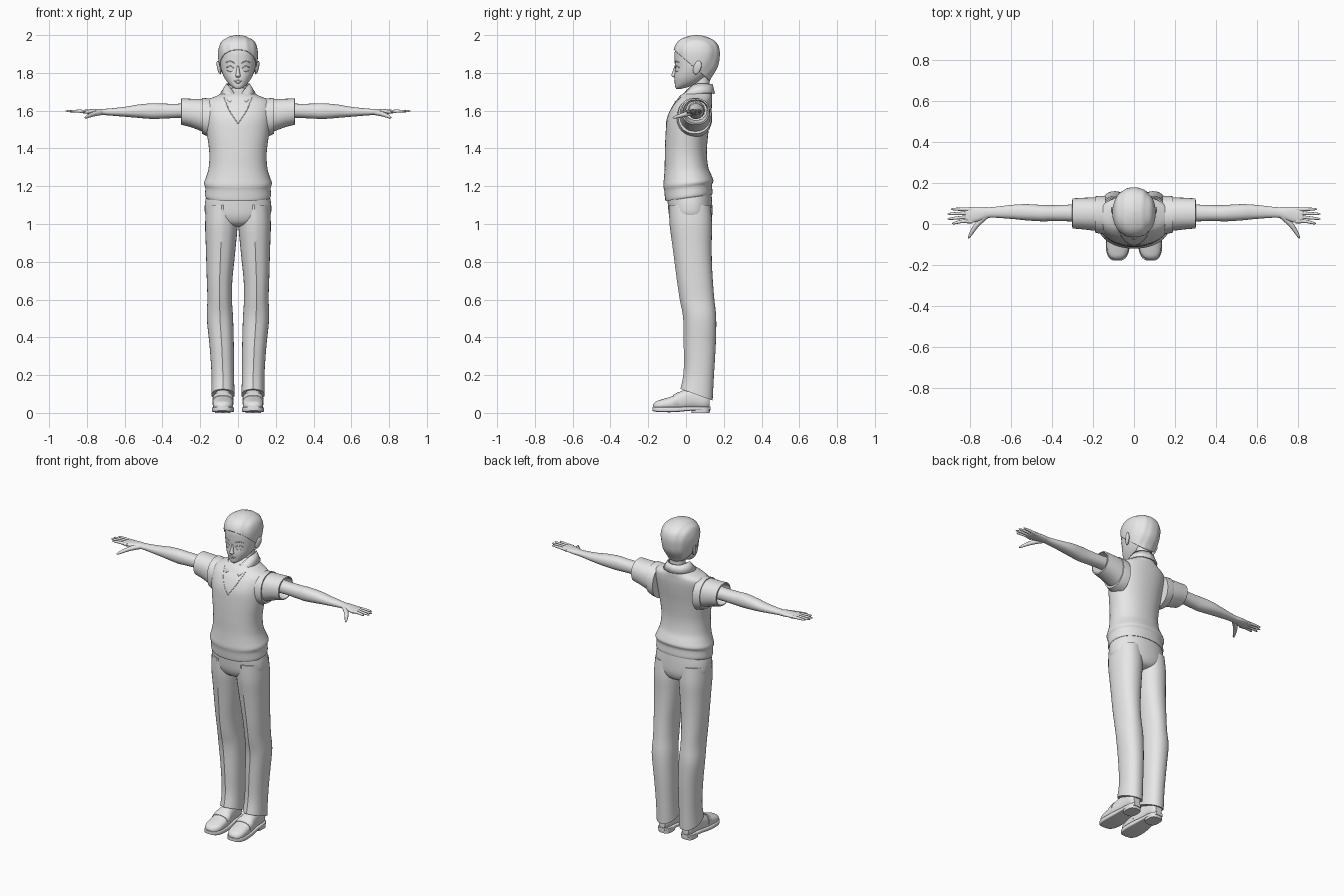
import bpy, bmesh, math
from mathutils import Vector
from mathutils.bvhtree import BVHTree

cube = bpy.data.objects.get("Cube")
if cube:
    bpy.data.objects.remove(cube)

GREY = (0.8, 0.8, 0.8, 1)
grey = bpy.data.materials.new("light grey")
grey.use_nodes = True
grey.diffuse_color = GREY
grey.node_tree.nodes["Principled BSDF"].inputs["Base Color"].default_value = GREY
meshes = []


def finish(name, data, mirror):
    obj = bpy.data.objects.new(name, data)
    bpy.context.scene.collection.objects.link(obj)
    data.materials.append(grey)
    if mirror:
        obj.modifiers.new("mirror", 'MIRROR')
    if obj.type == 'MESH':
        meshes.append(obj)
    return obj


def from_bmesh(name, bm, mirror=False):
    bmesh.ops.recalc_face_normals(bm, faces=bm.faces)
    data = bpy.data.meshes.new(name)
    bm.to_mesh(data)
    bm.free()
    return finish(name, data, mirror)


def spline(rows, steps):
    """Catmull-Rom interpolation of equal-length rows."""
    out = []
    for i in range(len(rows) - 1):
        quad = zip(rows[max(i - 1, 0)], rows[i], rows[i + 1], rows[min(i + 2, len(rows) - 1)])
        quad = list(quad)
        for k in range(steps):
            t = k / steps
            out.append([b + t * (c - a) / 2 + t * t * (a - 2.5 * b + 2 * c - d / 2)
                        + t ** 3 * (3 * b - 3 * c + d - a) / 2 for a, b, c, d in quad])
    return out + [list(rows[-1])]


def sym(rows):
    return [(z, -w, w, front, back) for z, w, front, back in rows]


def loft(name, rows, axis='z', sides=32, power=2.2, steps=4, mirror=False,
         tweak=None, end_cap=True, cut=None):
    """Rounded cross-sections (position, low, high, low, high) along an axis."""
    bm = bmesh.new()
    rings = []
    for t, a0, a1, b0, b1 in spline(rows, steps):
        ring = []
        for k in range(sides):
            ang = math.tau * k / sides
            c, s = math.cos(ang), math.sin(ang)
            a = (a0 + a1) / 2 + (a1 - a0) / 2 * math.copysign(abs(c) ** (2 / power), c)
            b = (b0 + b1) / 2 + (b1 - b0) / 2 * math.copysign(abs(s) ** (2 / power), s)
            p = Vector({'x': (t, a, b), 'y': (a, t, b), 'z': (a, b, t)}[axis])
            if tweak:
                p = tweak(p, k)
            ring.append(bm.verts.new(p))
        rings.append(ring)
    for low, high in zip(rings, rings[1:]):
        for k in range(sides):
            j = (k + 1) % sides
            bm.faces.new((low[k], low[j], high[j], high[k]))
    bm.faces.new(rings[0])
    if end_cap:
        bm.faces.new(rings[-1])
    if cut:
        bmesh.ops.bisect_plane(bm, geom=bm.verts[:] + bm.edges[:] + bm.faces[:],
                               plane_co=cut[0], plane_no=cut[1], clear_inner=True)
    return from_bmesh(name, bm, mirror)


def tube(name, points, radius, taper=None, mirror=True):
    data = bpy.data.curves.new(name, 'CURVE')
    data.dimensions = '3D'
    data.bevel_depth = radius
    data.bevel_resolution = 3
    data.use_fill_caps = True
    line = data.splines.new('POLY')
    path = spline(points, 5)
    line.points.add(len(path) - 1)
    for i, (point, p) in enumerate(zip(line.points, path)):
        point.co = (*p, 1)
        u = i / (len(path) - 1)
        point.radius = (1 - taper * u) * math.sqrt(max(1 - u ** 8, .04)) if taper else 1
    return finish(name, data, mirror)


def drawn_line(name, target, points, radius, mirror=True):
    """Thin raised line following the front of a part; points are (x, z)."""
    tree = BVHTree.FromPolygons([v.co for v in target.data.vertices],
                                [p.vertices for p in target.data.polygons])
    path = []
    for x, z in spline(points, 5):
        hit = tree.ray_cast(Vector((x, -1, z)), Vector((0, 1, 0)))[0]
        if hit:
            path.append(tuple(hit))
    tube(name, path, radius, mirror=mirror)


# Sweater body with ribbed waistband, lower at the front
def hem_slant(p, k):
    p.z += .14 * p.y * max(0, min(1, (1.3 - p.z) / .12))
    return p


sweater = loft("sweater", sym([
    (1.137, .17, -.108, .138), (1.15, .175, -.111, .14), (1.19, .173, -.115, .138),
    (1.215, .18, -.12, .145), (1.25, .168, -.117, .135), (1.3, .155, -.113, .118),
    (1.38, .152, -.112, .11), (1.48, .165, -.108, .118), (1.56, .175, -.1, .13),
    (1.62, .18, -.075, .137), (1.655, .165, -.05, .138), (1.68, .11, -.03, .138),
    (1.7, .075, 0, .135), (1.72, .05, .03, .125)]), sides=48, tweak=hem_slant)
drawn_line("sweater_neckline", sweater, [(.075, 1.67), (.045, 1.6), (0, 1.53)], .002)
loft("armhole_trim", [(.14, -.05, .138, 1.46, 1.662), (.17, -.047, .138, 1.468, 1.666),
     (.19, -.042, .135, 1.478, 1.668), (.19, -.03, .125, 1.49, 1.655)],
     'x', steps=1, mirror=True)

# Short open sleeves
loft("shirt_sleeve", [(.15, -.035, .13, 1.475, 1.66), (.2, -.032, .13, 1.494, 1.662),
     (.25, -.026, .128, 1.513, 1.663), (.3, -.022, .125, 1.526, 1.665),
     (.302, -.015, .118, 1.533, 1.658), (.22, .0, .11, 1.55, 1.65)],
     'x', steps=1, mirror=True, end_cap=False)

# Arm and palm
loft("arm", [(.2, .01, .1, 1.56, 1.645), (.3, .013, .095, 1.562, 1.637),
     (.4, .014, .092, 1.558, 1.637), (.45, .013, .093, 1.556, 1.639),
     (.53, .018, .097, 1.562, 1.632), (.6, .025, .093, 1.568, 1.62),
     (.7, .031, .082, 1.576, 1.61), (.74, .02, .084, 1.578, 1.61),
     (.79, .006, .083, 1.583, 1.607), (.82, .004, .08, 1.586, 1.604),
     (.832, .015, .07, 1.59, 1.6)], 'x', sides=24, mirror=True)

# Fingers and thumb
for label, base, tip_x, tip_y in (("little", .072, .895, .073), ("ring", .052, .913, .049),
                                  ("middle", .032, .913, .024), ("index", .013, .89, .001)):
    tube(label + "_finger", [(.79, base, 1.594), (.84, base, 1.597), (tip_x, tip_y, 1.598)],
         .0105, .4)
tube("thumb", [(.725, .04, 1.592), (.765, .0, 1.582), (.79, -.035, 1.572), (.81, -.07, 1.562)],
     .016, .55)

# Trousers: hips and creased legs with slanted cuffs
loft("trouser_hips", sym([
    (.985, .03, -.02, .08), (1.0, .11, -.065, .12), (1.04, .168, -.088, .138),
    (1.1, .176, -.096, .139), (1.16, .165, -.1, .135)]), sides=48)


def crease_and_cuff(p, k):
    p.z -= .36 * (p.y - .06) * max(0, min(1, (.3 - p.z) / .2))
    if k == 24:
        p.y -= .005
    return p


loft("trouser_leg", [
    (.095, .018, .141, -.025, .141), (.2, .021, .14, -.008, .147), (.35, .022, .15, -.007, .157),
    (.5, .026, .165, -.01, .16), (.6, .032, .162, -.028, .15), (.7, .03, .165, -.043, .142),
    (.8, .02, .168, -.056, .137), (.9, .01, .171, -.069, .136), (1.0, .002, .174, -.082, .138),
    (1.1, .006, .168, -.085, .13)], mirror=True, tweak=crease_and_cuff)

# Shoes
loft("shoe_upper", [
    (-.174, .065, .1, .02, .045), (-.16, .043, .12, .012, .06), (-.13, .028, .132, .012, .071),
    (-.07, .025, .134, .012, .09), (-.02, .03, .13, .012, .118), (.04, .038, .122, .02, .13),
    (.1, .045, .118, .02, .12), (.125, .06, .105, .03, .1)], 'y', power=2.4, mirror=True)
loft("shoe_sole", [
    (-.178, .06, .104, .012, .032), (-.165, .04, .122, .007, .032), (-.13, .024, .136, .004, .032),
    (-.06, .021, .137, .004, .032), (.03, .034, .126, .012, .034), (.1, .04, .122, .014, .034),
    (.13, .06, .105, .016, .034)], 'y', power=6, steps=3, mirror=True)
loft("shoe_heel", [(0, .04, .122, .03, .125), (.03, .038, .124, .028, .128)],
     power=3, steps=1, mirror=True)
loft("shoe_strap", [(-.07, .024, .136, .02, .093), (-.04, .024, .135, .02, .111)],
     'y', power=2.4, steps=1, mirror=True)

# Neck and folded shirt collar
loft("neck", sym([(1.65, .05, .03, .125), (1.72, .047, .045, .125), (1.8, .05, .05, .125)]))
fold = [(.003, -.022, 1.665), (.025, .0, 1.7), (.052, .04, 1.735),
        (.058, .08, 1.742), (.04, .122, 1.74), (0, .137, 1.74)]
edge = [(.045, -.058, 1.645), (.068, -.025, 1.665), (.087, .03, 1.684),
        (.087, .09, 1.692), (.055, .135, 1.692), (0, .15, 1.69)]
bm = bmesh.new()
pairs = [(bm.verts.new(a), bm.verts.new(b)) for a, b in zip(spline(fold, 4), spline(edge, 4))]
for (a, b), (c, d) in zip(pairs, pairs[1:]):
    bm.faces.new((a, b, d, c))
collar = from_bmesh("shirt_collar", bm, True)
thick = collar.modifiers.new("thickness", 'SOLIDIFY')
thick.thickness = .008
thick.offset = 0

# Head, nose and ears
head = loft("head", sym([
    (1.716, .014, -.052, -.025), (1.728, .034, -.058, .02), (1.75, .056, -.06, .07),
    (1.78, .075, -.062, .115), (1.82, .09, -.058, .148), (1.87, .098, -.06, .165),
    (1.92, .099, -.058, .17), (1.96, .083, -.035, .15), (1.985, .045, .0, .11)]), sides=48)
loft("nose", sym([(1.776, .008, -.066, -.04), (1.785, .014, -.077, -.04),
     (1.797, .011, -.074, -.04), (1.84, .005, -.06, -.04)]), sides=16)
bm = bmesh.new()
bmesh.ops.create_uvsphere(bm, u_segments=20, v_segments=12, radius=1)
for v in bm.verts:
    x, y, z = v.co
    v.co = (.101 + .009 * x + .007 * z + .005 * y, .06 + .021 * y + .008 * z, 1.828 + .036 * z)
from_bmesh("ear", bm, True)

# Facial lines
drawn_line("upper_eyelid", head, [(.021, 1.824), (.04, 1.836), (.062, 1.828)], .0025)
drawn_line("lower_eyelid", head, [(.027, 1.812), (.042, 1.807), (.057, 1.813)], .0015)
drawn_line("eyebrow", head, [(.018, 1.852), (.042, 1.862), (.066, 1.854)], .0025)
drawn_line("mouth", head, [(-.021, 1.757), (0, 1.759), (.021, 1.757)], .0025, False)
drawn_line("lower_lip", head, [(-.012, 1.749), (0, 1.747), (.012, 1.749)], .003, False)


# Swept-back hair cap with shallow combed strands
def comb(p, k):
    centre = Vector((0, .06, 1.88))
    return centre + (p - centre) * (1 + .01 * math.sin(150 * p.x + 20 * p.z) * min(1, abs(p.x) * 20))


hair = loft("hair", sym([
    (1.74, .065, .01, .117), (1.78, .083, -.04, .138), (1.83, .097, -.06, .168),
    (1.88, .105, -.066, .178), (1.92, .105, -.066, .178), (1.955, .094, -.052, .165),
    (1.98, .07, -.025, .135), (1.995, .035, .015, .095), (2.0, .008, .05, .065)]),
    sides=96, power=2.1, tweak=comb, cut=((0, -.06, 1.918), (0, .86, 1)))
shell = hair.modifiers.new("thickness", 'SOLIDIFY')
shell.thickness = .008

# Smooth shading with sharp creases kept
bpy.ops.object.select_all(action='DESELECT')
for obj in meshes:
    obj.select_set(True)
bpy.context.view_layer.objects.active = meshes[0]
bpy.ops.object.shade_smooth_by_angle(angle=math.radians(40))
